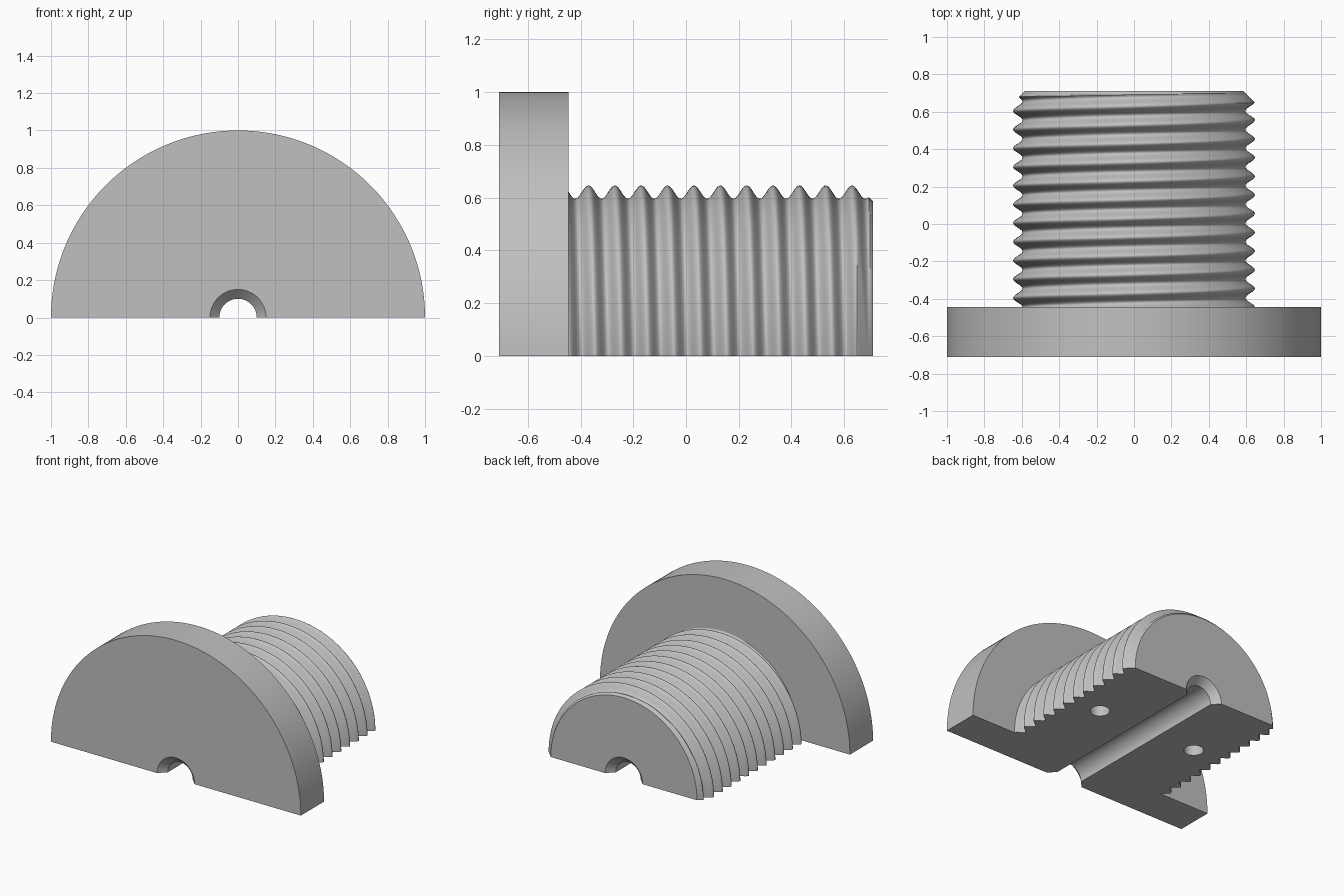
import bpy, bmesh
from math import sin, cos, pi, radians

FRONT, BACK, FLANGE_BACK = -0.71, 0.71, -0.445
BORE, COUNTERSINK, BEVEL = 0.10, 0.15, 0.05
PITCH, SEGMENTS, STEPS = 0.1, 96, 280

if "Cube" in bpy.data.objects:
    bpy.data.objects.remove(bpy.data.objects["Cube"], do_unlink=True)

grey = bpy.data.materials.new("light grey")
grey.use_nodes = True
colour = (0.53, 0.53, 0.53, 1)
grey.diffuse_color = colour
grey.node_tree.nodes["Principled BSDF"].inputs["Base Color"].default_value = colour


def thread_radius(y, angle):
    """Rounded helical thread, trimmed by the chamfer at the back end."""
    turn = (y + 0.345) / PITCH + angle / (2 * pi)
    return min(0.621 + 0.025 * cos(2 * pi * turn), 0.585 + BACK - y)


def profile(angle):
    """Closed outline (radius, y) of the bolt at one angle around its axis."""
    flange = [(BORE, FRONT + BEVEL), (COUNTERSINK, FRONT), (1, FRONT), (1, FLANGE_BACK)]
    ys = [FLANGE_BACK + (BACK - FLANGE_BACK) * i / STEPS for i in range(STEPS + 1)]
    thread = [(thread_radius(y, angle), y) for y in ys]
    return flange + thread + [(COUNTERSINK, BACK), (BORE, BACK - BEVEL)]


# Half bolt: flange, threaded shank and countersunk bore swept through half a turn
bm = bmesh.new()
rings = []
for s in range(SEGMENTS + 1):
    a = pi * s / SEGMENTS
    rings.append([bm.verts.new((r * cos(a), y, r * sin(a))) for r, y in profile(a)])
for r0, r1 in zip(rings, rings[1:]):
    for i in range(len(r0)):
        j = (i + 1) % len(r0)
        bm.faces.new((r0[i], r0[j], r1[j], r1[i]))
# Flat cut faces
bm.faces.new(rings[0])
bm.faces.new(rings[-1])
bmesh.ops.recalc_face_normals(bm, faces=bm.faces)
mesh = bpy.data.meshes.new("half_bolt")
bm.to_mesh(mesh)
bm.free()
mesh.materials.append(grey)
bolt = bpy.data.objects.new("half_bolt", mesh)
bpy.context.collection.objects.link(bolt)

# Blind alignment pin holes in the flat underside
for side in (-1, 1):
    bpy.ops.mesh.primitive_cylinder_add(vertices=48, radius=0.065, depth=0.4,
                                        location=(0.4 * side, 0.13, 0))
    cutter = bpy.context.object
    cutter.name = "pin_hole_cutter"
    cutter.hide_render = True
    cutter.data.materials.append(grey)
    cut = bolt.modifiers.new("pin_hole", 'BOOLEAN')
    cut.operation = 'DIFFERENCE'
    cut.solver = 'EXACT'
    cut.object = cutter
    bpy.context.view_layer.objects.active = bolt
    bpy.ops.object.modifier_apply(modifier=cut.name)
    bpy.data.objects.remove(cutter, do_unlink=True)

# Smooth the curved surfaces, keep the rims sharp
bpy.ops.object.select_all(action='DESELECT')
bolt.select_set(True)
bpy.context.view_layer.objects.active = bolt
bpy.ops.object.shade_smooth_by_angle(angle=radians(32))
